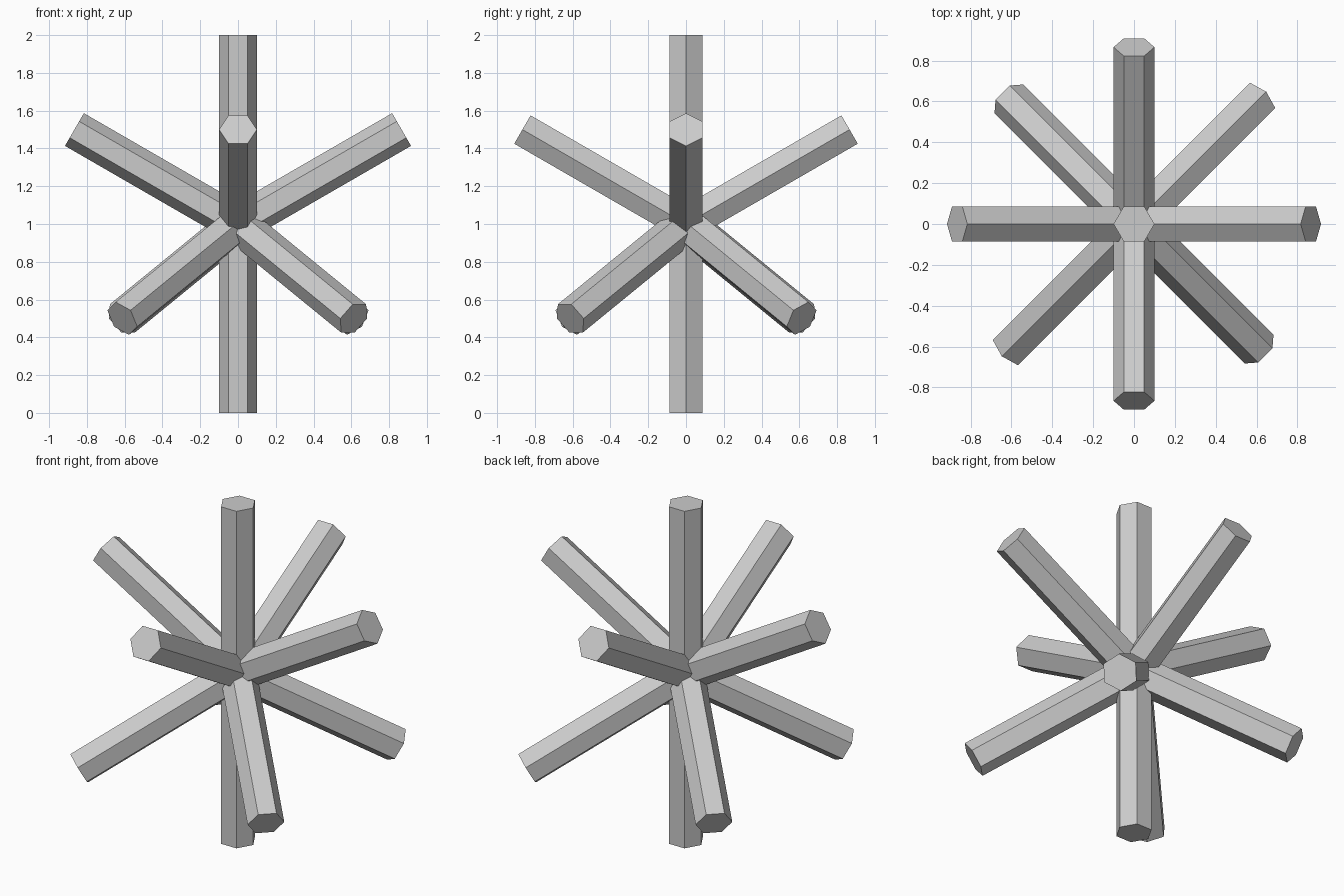
import bpy
from math import radians
from mathutils import Euler, Vector

cube = bpy.data.objects.get("Cube")
if cube:
    bpy.data.objects.remove(cube, do_unlink=True)

RADIUS = 0.1
CENTRE = Vector((0, 0, 1))

grey = bpy.data.materials.new("plain grey")
grey.use_nodes = True
grey.diffuse_color = (0.6, 0.6, 0.6, 1)
grey.node_tree.nodes["Principled BSDF"].inputs["Base Color"].default_value = grey.diffuse_color


def hex_bar(name, start, length, angles=(0, 0, 0)):
    """Six-sided bar from `start` along its own z axis, corners on its own x axis."""
    rotation = Euler([radians(a) for a in angles])
    axis = rotation.to_matrix() @ Vector((0, 0, 1))
    bpy.ops.mesh.primitive_cylinder_add(vertices=6, radius=RADIUS, depth=length)
    bar = bpy.context.object
    bar.name = name
    # Turn the hexagon so that a corner points along x
    bar.data.transform(Euler((0, 0, radians(30))).to_matrix().to_4x4())
    bar.rotation_euler = rotation
    bar.location = start + axis * length / 2
    bar.data.materials.append(grey)


# Upright bar through the middle
hex_bar("upright_bar", Vector((0, 0, 0)), 2)

# Upper arms rise along the axes; lower arms drop along the diagonals
for tier, tilt, turn in (("upper", 60, 0), ("lower", 120, 45)):
    for side, sign in (("a", 1), ("b", -1)):
        hex_bar(f"{tier}_side_arm_{side}", CENTRE, 1, (0, sign * tilt, turn))
        hex_bar(f"{tier}_cross_arm_{side}", CENTRE, 1, (sign * tilt, 0, turn))
